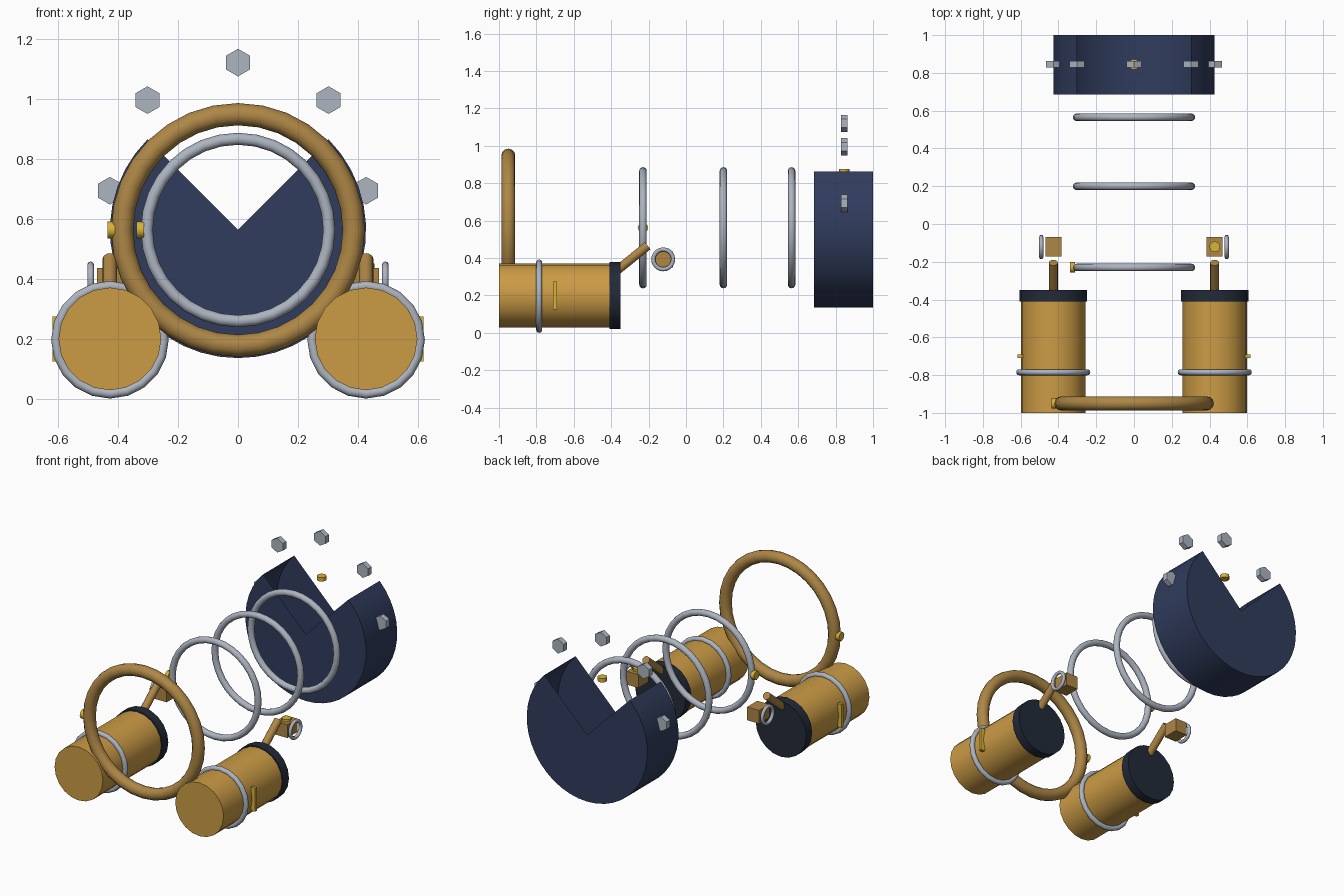
import bpy, bmesh
from math import radians, pi, cos, sin, atan2
from mathutils import Vector

if "Cube" in bpy.data.objects:
    bpy.data.objects.remove(bpy.data.objects["Cube"])


def material(name, rgb):
    m = bpy.data.materials.new(name)
    m.diffuse_color = (*rgb, 1)
    m.use_nodes = True
    m.node_tree.nodes["Principled BSDF"].inputs["Base Color"].default_value = m.diffuse_color
    return m


NAVY = material("navy", (0.03, 0.045, 0.11))
DARK = material("dark_navy", (0.016, 0.023, 0.04))
GOLD = material("gold", (0.60, 0.33, 0.06))
BRASS = material("brass", (0.42, 0.24, 0.06))
YELLOW = material("yellow", (0.69, 0.45, 0.04))
SILVER = material("silver", (0.42, 0.46, 0.53))

# rotations that turn a z-aligned primitive onto another axis
AXIS = {"x": (0, pi / 2, 0), "y": (pi / 2, 0, 0), "z": (0, 0, 0)}


def finish(name, mat, smooth=True):
    ob = bpy.context.object
    ob.name = name
    ob.data.materials.append(mat)
    if smooth:
        bpy.ops.object.shade_smooth_by_angle(angle=radians(35))
    return ob


def cylinder(name, loc, r, depth, axis, mat, n=20):
    bpy.ops.mesh.primitive_cylinder_add(vertices=n, radius=r, depth=depth,
                                        location=loc, rotation=AXIS[axis])
    return finish(name, mat, n > 8)


def torus(name, loc, r, tube, axis, mat, n=32):
    bpy.ops.mesh.primitive_torus_add(major_radius=r, minor_radius=tube,
                                     major_segments=n, minor_segments=12,
                                     location=loc, rotation=AXIS[axis])
    return finish(name, mat)


def box(name, loc, size, mat):
    bpy.ops.mesh.primitive_cube_add(size=1, location=loc)
    bpy.context.object.scale = size
    return finish(name, mat, False)


CZ = 0.562      # height of the main axis
PX, PZ = 0.427, 0.196   # pod axis

# rear drum: three-quarter shell with end caps, open along the notch
bm = bmesh.new()
N, R = 32, 0.427
rings = []
for y in (0.685, 1.0):
    centre = bm.verts.new((0, y, CZ))
    arc = []
    for i in range(N + 1):
        a = radians(135 + 270 * i / N)
        arc.append(bm.verts.new((R * cos(a), y, CZ + R * sin(a))))
    for a, b in zip(arc, arc[1:]):
        bm.faces.new((centre, a, b) if y < 0.8 else (centre, b, a))
    rings.append(arc)
front, back = rings
for i in range(N):
    bm.faces.new((front[i + 1], front[i], back[i], back[i + 1]))
mesh = bpy.data.meshes.new("rear_drum")
bm.to_mesh(mesh)
bm.free()
drum = bpy.data.objects.new("rear_drum", mesh)
bpy.context.collection.objects.link(drum)
bpy.ops.object.select_all(action="DESELECT")
bpy.context.view_layer.objects.active = drum
drum.select_set(True)
finish("rear_drum", NAVY)

# front collar and the row of floating rings
torus("front_collar", (0, -0.95, CZ), 0.386, 0.037, "y", BRASS)
for i, y in enumerate((-0.23, 0.2, 0.565)):
    torus(f"middle_ring_{i}", (0, y, CZ), 0.304, 0.02, "y", SILVER)

# hex nuts in a half circle above the drum
for i in range(5):
    a = i * pi / 4
    nut = cylinder(f"hex_nut_{i}", (0.427 * cos(a), 0.845, 0.693 + 0.427 * sin(a)),
                   0.046, 0.035, "y", SILVER, 6)

# small yellow studs
for i, (loc, axis) in enumerate((((-0.423, -0.95, CZ), "x"),
                                 ((-0.326, -0.23, CZ), "x"),
                                 ((0, 0.845, 0.863), "z"),
                                 ((PX, -0.12, 0.438), "z"))):
    cylinder(f"stud_{i}", loc, 0.028, 0.025, axis, YELLOW, 12)

# the two tanks with their valves
for side, s in (("left", -1), ("right", 1)):
    x = s * PX
    cylinder(f"{side}_tank", (x, -0.69, PZ + 0.003), 0.171, 0.62, "y", GOLD)
    cylinder(f"{side}_tank_cap", (x, -0.38, PZ + 0.003), 0.179, 0.06, "y", DARK)
    torus(f"{side}_tank_band", (x, -0.785, PZ), 0.18, 0.016, "y", SILVER, 20)
    box(f"{side}_gauge_strip", (s * 0.603, -0.70, 0.199), (0.03, 0.02, 0.15), YELLOW)
    # slanted pipe
    p, q = Vector((x, -0.38, 0.325)), Vector((x, -0.205, 0.466))
    d = q - p
    pipe = cylinder(f"{side}_pipe", (p + q) / 2, 0.024, d.length, "z", BRASS, 12)
    pipe.rotation_euler = (-atan2(d.y, d.z), 0, 0)
    # valve block and hand wheel
    box(f"{side}_valve_block", (x, -0.12, 0.393), (0.085, 0.103, 0.085), BRASS)
    torus(f"{side}_valve_wheel", (s * 0.491, -0.122, 0.393), 0.053, 0.011, "x", SILVER, 20)
